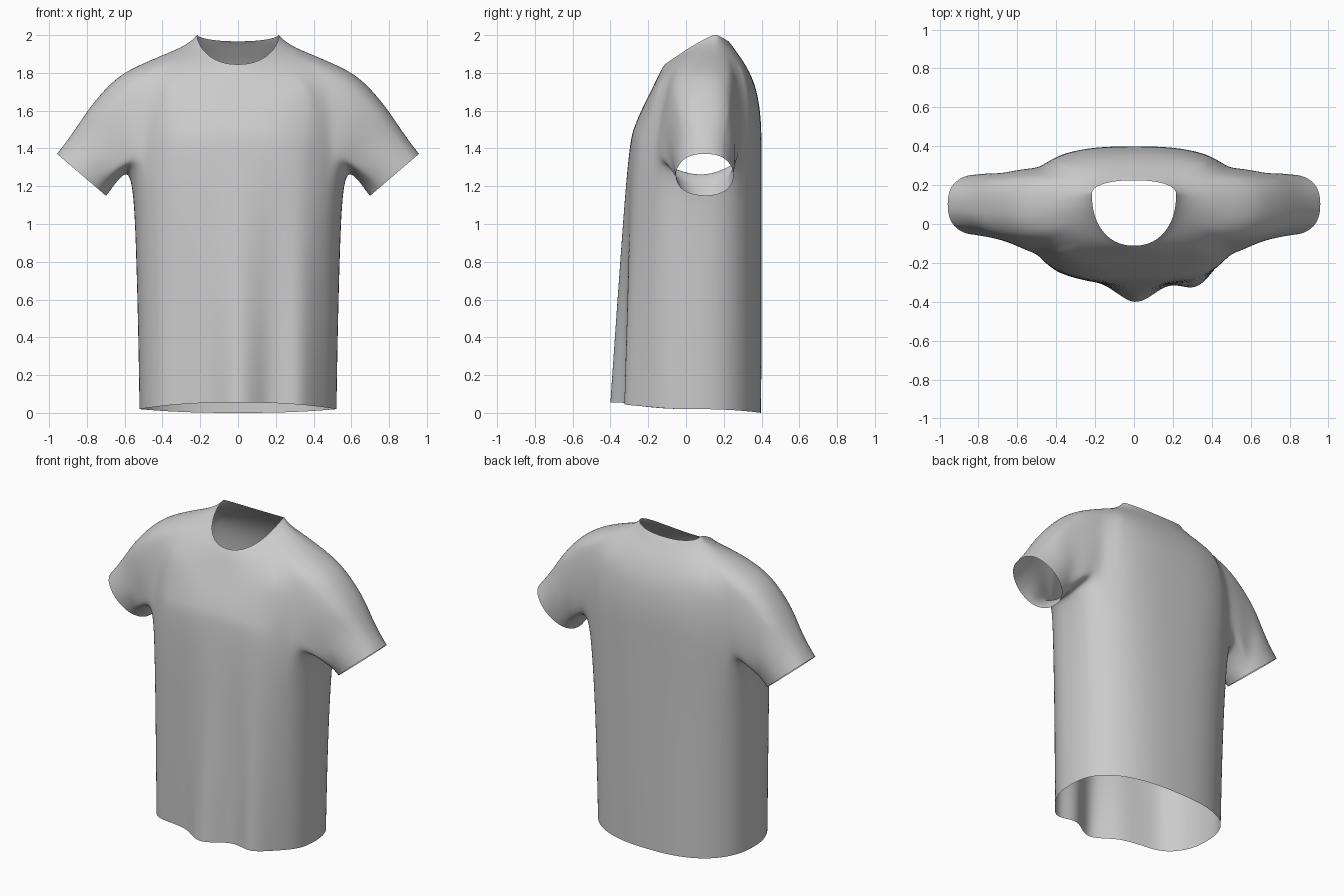
import bpy, bmesh, math
from mathutils import Vector

if "Cube" in bpy.data.objects:
    bpy.data.objects.remove(bpy.data.objects["Cube"])

N = 64          # columns round the torso
W = 6           # half width of the armhole in columns
LOW, TOP = 4, 8 # levels between which the armhole is open

# torso levels: side x, z, y | front y, z | back y, z | roundness, height blend
LEVELS = [
    (.522, .02, .04, -.308, .055, .398, 0.0, 2.45, 2),
    (.528, .40, .04, -.31, .42, .40, .40, 2.5, 2),
    (.538, .80, .05, -.31, .82, .40, .80, 2.55, 2),
    (.55, 1.12, .07, -.31, 1.17, .40, 1.17, 2.65, 2),
    (.568, 1.275, .08, -.295, 1.45, .40, 1.45, 2.7, 1.2),
    (.56, 1.40, .09, -.275, 1.51, .398, 1.52, 2.7, 1.5),
    (.555, 1.55, .10, -.255, 1.56, .392, 1.60, 2.7, 2),
    (.55, 1.70, .10, -.23, 1.615, .378, 1.69, 2.6, 2),
    (.53, 1.84, .10, -.203, 1.67, .355, 1.765, 2.5, 2),
    (.42, 1.888, .11, -.163, 1.75, .315, 1.845, 2.4, 1.8),
    (.31, 1.93, .13, -.137, 1.805, .268, 1.91, 2.3, 1.5),
    (.245, 1.97, .15, -.122, 1.83, .24, 1.95, 2.2, 1.25),
    (.217, 2.003, .155, -.112, 1.845, .225, 1.967, 2.2, 1.1),
]


def bump(x, centre, width):
    return math.exp(-((x - centre) / width) ** 2)


def power(v, e):
    return math.copysign(abs(v) ** e, v)


def torso_point(level, col):
    sx, sz, sy, fy, fz, by, bz, n, blend = LEVELS[level]
    a = 2 * math.pi * col / N
    c, s = math.cos(a), math.sin(a)
    ey, ez = (by, bz) if s > 0 else (fy, fz)
    x = sx * power(c, 2 / n)
    y = sy + abs(ey - sy) * power(s, 2 / n)
    z = sz + (ez - sz) * abs(s) ** blend
    if s < 0:   # hanging folds at the front, fading upward
        fade = max(0, 1 - z / 1.35) * abs(s)
        y -= fade * (.112 * bump(x, 0.01, .11) + .08 * bump(x, .33, .1)
                     + .04 * bump(x, -.44, .1))
    return Vector((x, y, z))


bm = bmesh.new()
grid = [[bm.verts.new(torso_point(l, c)) for c in range(N)] for l in range(len(LEVELS))]


def in_armhole(level, col):
    return LOW <= level < TOP and any((col - k + W) % N < 2 * W for k in (0, N // 2))


# torso and shoulders, leaving the armholes open
for l in range(len(LEVELS) - 1):
    for c in range(N):
        if not in_armhole(l, c):
            d = (c + 1) % N
            bm.faces.new((grid[l][c], grid[l][d], grid[l + 1][d], grid[l + 1][c]))


# sleeves grown from each armhole loop to a slanted cuff
def sleeve(side):
    mid = 0 if side > 0 else N // 2
    g = lambda l, c: grid[l][(mid + c * side) % N]
    loop = ([g(LOW, c) for c in range(-W, W)] + [g(l, W) for l in range(LOW, TOP)]
            + [g(TOP, c) for c in range(W, -W, -1)] + [g(l, -W) for l in range(TOP, LOW, -1)])
    up = Vector((.76 * side, 0, .65))
    out = Vector((.65 * side, 0, -.76))
    centre = Vector((.828 * side, .10, 1.26))
    previous = loop
    start = [v.co.copy() for v in loop]
    steps = 7
    for k in range(1, steps + 1):
        t = k / steps
        ring = []
        for p in start:
            a = math.atan2((p.z - 1.55) / .28, (p.y - .09) / .24)
            q = centre + Vector((0, .158 * power(math.cos(a), .9), 0)) + up * .172 * math.sin(a)
            length = (q - p).length
            t0 = Vector((.87 * side, 0, -.22)) * length
            t1 = out * length
            h = (p * (2*t**3 - 3*t*t + 1) + t0 * (t**3 - 2*t*t + t)
                 + q * (3*t*t - 2*t**3) + t1 * (t**3 - t*t))
            # soft creases radiating from the armpit
            h.y += .008 * math.sin(3 * a + 9 * t) * math.sin(math.pi * t)
            ring.append(bm.verts.new(h))
        for i in range(len(loop)):
            j = (i + 1) % len(loop)
            bm.faces.new((previous[i], previous[j], ring[j], ring[i]))
        previous = ring


sleeve(1)
sleeve(-1)

# relax the seam between torso and sleeves
seam = [v for v in bm.verts if not v.is_boundary and .40 < abs(v.co.x) < .74 and v.co.z > 1.2]
for _ in range(3):
    bmesh.ops.smooth_vert(bm, verts=seam, factor=.4, use_axis_x=True, use_axis_y=True, use_axis_z=True)
bmesh.ops.recalc_face_normals(bm, faces=bm.faces)

mesh = bpy.data.meshes.new("t_shirt")
bm.to_mesh(mesh)
bm.free()
shirt = bpy.data.objects.new("t_shirt", mesh)
bpy.context.collection.objects.link(shirt)
for p in mesh.polygons:
    p.use_smooth = True
sub = shirt.modifiers.new("smooth_cloth", 'SUBSURF')
sub.levels = sub.render_levels = 2
